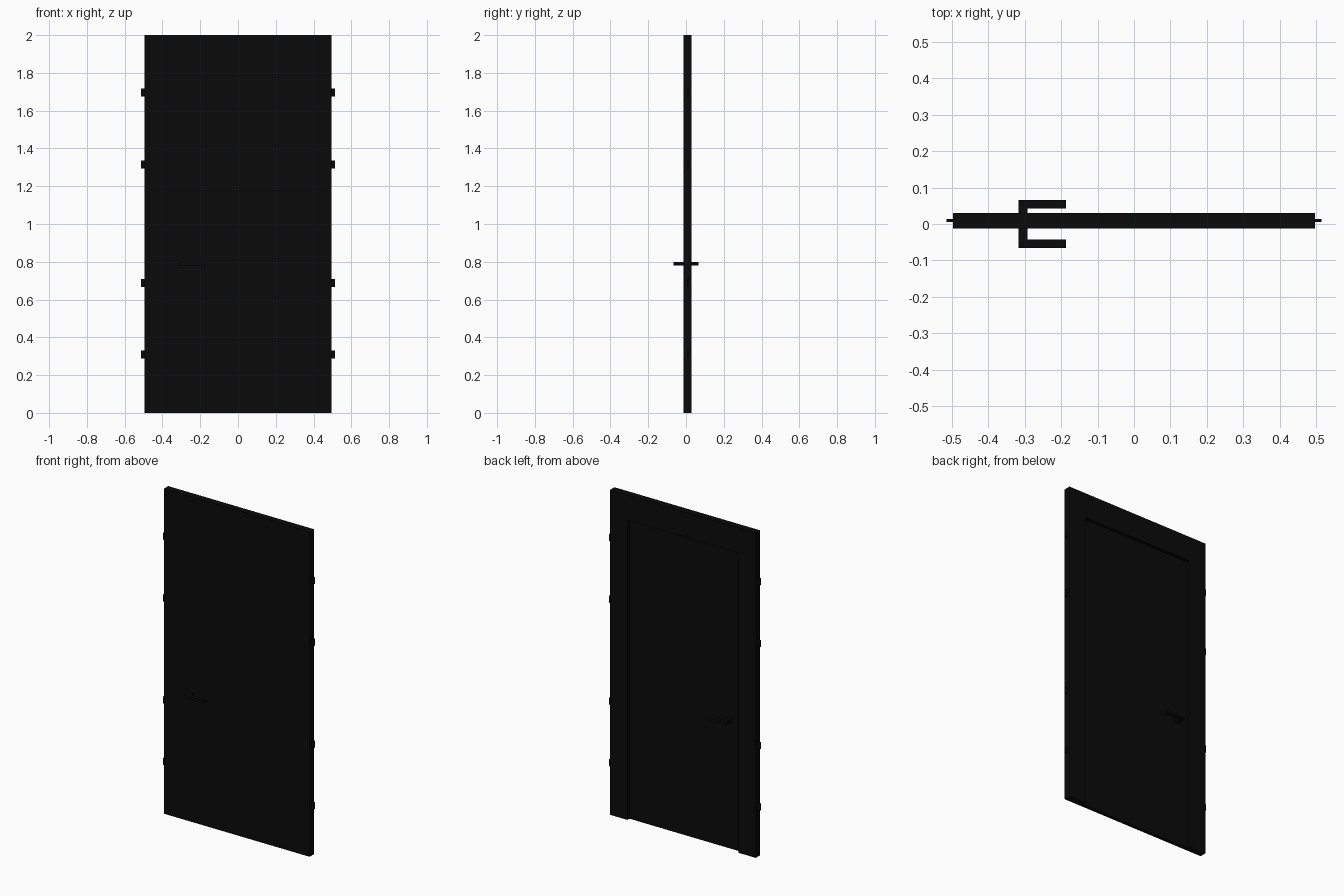
import bpy, bmesh

if "Cube" in bpy.data.objects:
    bpy.data.objects.remove(bpy.data.objects["Cube"])

mat = bpy.data.materials.new("black_paint")
mat.diffuse_color = (0.003, 0.003, 0.003, 1)
mat.use_nodes = True
mat.node_tree.nodes["Principled BSDF"].inputs["Base Color"].default_value = mat.diffuse_color


def extrude(name, outline, plane, lo, hi):
    """Extrude a 2D outline: plane 'xz' goes along y, plane 'xy' along z."""
    def place(a, b):
        return (a, lo, b) if plane == 'xz' else (a, b, lo)
    bm = bmesh.new()
    face = bm.faces.new([bm.verts.new(place(a, b)) for a, b in outline])
    geom = bmesh.ops.extrude_face_region(bm, geom=[face])["geom"]
    move = (0, hi - lo, 0) if plane == 'xz' else (0, 0, hi - lo)
    bmesh.ops.translate(bm, vec=move,
                        verts=[v for v in geom if isinstance(v, bmesh.types.BMVert)])
    bmesh.ops.recalc_face_normals(bm, faces=bm.faces)
    me = bpy.data.meshes.new(name)
    bm.to_mesh(me)
    bm.free()
    me.materials.append(mat)
    ob = bpy.data.objects.new(name, me)
    bpy.context.collection.objects.link(ob)
    return ob


def rect(x0, x1, b0, b1):
    return [(x0, b0), (x1, b0), (x1, b1), (x0, b1)]


W, IN, TOP = 0.496, 0.378, 1.845
FRONT, BACK, LEAF_BACK = -0.012, 0.03, 0.01

# Door frame: two jambs and a header, open at the floor
extrude("door_frame", [(-W, 0), (-IN, 0), (-IN, TOP), (IN, TOP), (IN, 0),
                       (W, 0), (W, 2), (-W, 2)], 'xz', FRONT, BACK)

# Door leaf: flush with the front, recessed at the back
extrude("door_leaf", rect(-IN, IN, 0, TOP), 'xz', FRONT, LEAF_BACK)

# Wall anchor tabs on both outer sides
for i, z in enumerate((0.31, 0.688, 1.316, 1.696)):
    for side, s in (("left", -1), ("right", 1)):
        x0, x1 = sorted((s * W, s * 0.514))
        extrude(f"anchor_tab_{side}_{i + 1}", rect(x0, x1, z - 0.021, z + 0.021),
                'xz', 0.006, 0.014)

# Lever handle: one C-shaped bar passing through the leaf
extrude("lever_handle", [(-0.317, -0.066), (-0.186, -0.066), (-0.186, -0.042),
                         (-0.292, -0.042), (-0.292, 0.042), (-0.186, 0.042),
                         (-0.186, 0.066), (-0.317, 0.066)], 'xy', 0.781, 0.798)
